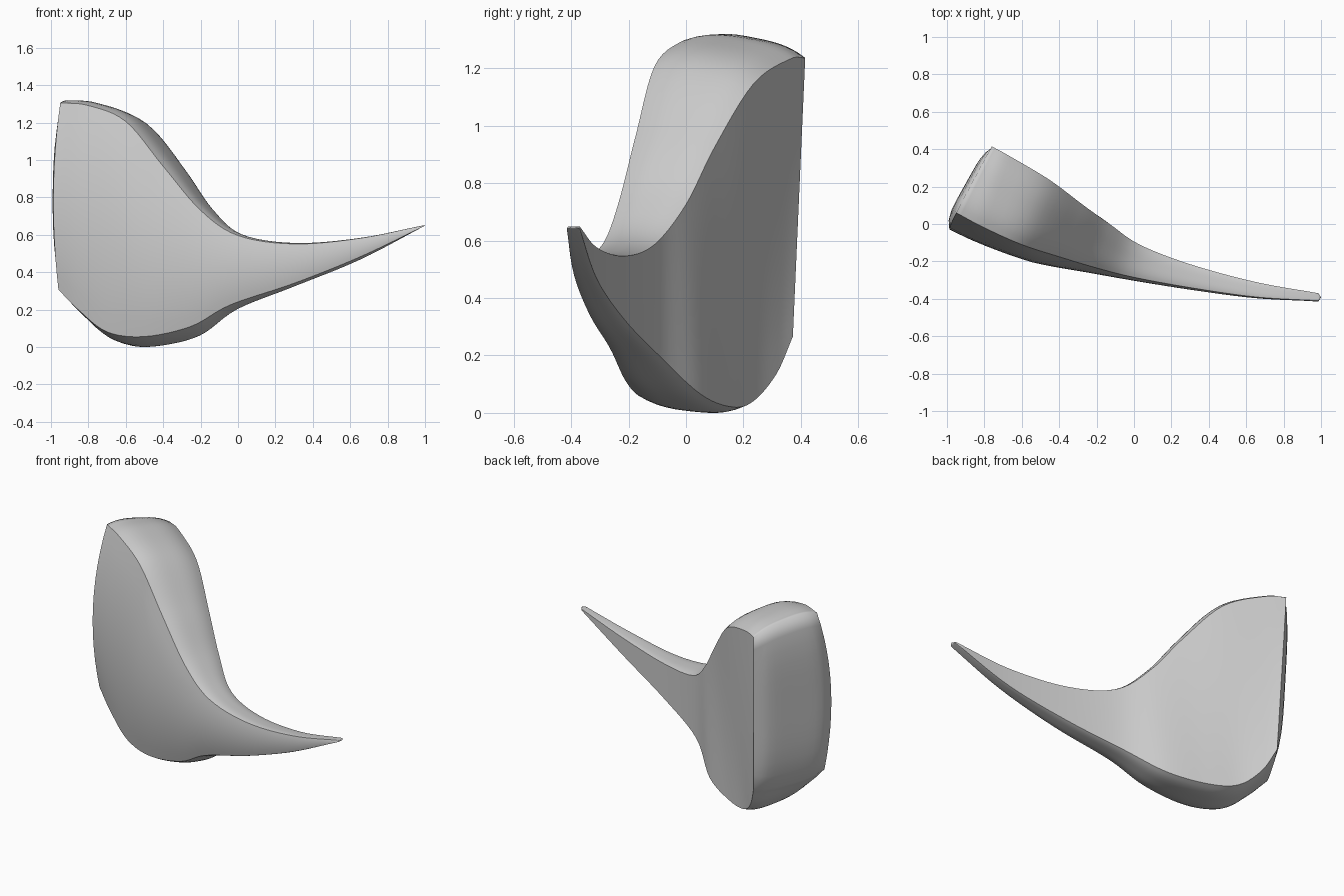
import bpy, bmesh
from mathutils import Vector as V

if "Cube" in bpy.data.objects:
    bpy.data.objects.remove(bpy.data.objects["Cube"])

# Four guide edges of the curved slab, from the thick left end to the pointed tip
front_top = [(-.95, .06, 1.30), (-.8, -.02, 1.285), (-.6, -.11, 1.20), (-.4, -.175, .96), (-.2, -.235, .725),
             (0, -.285, .59), (.3, -.34, .545), (.65, -.39, .575), (.985, -.41, .643)]
front_bot = [(-.96, 0, .30), (-.85, -.045, .19), (-.7, -.095, .075), (-.5, -.155, .05), (-.25, -.21, .105),
             (-.04, -.265, .22), (.3, -.335, .335), (.65, -.39, .475), (.985, -.415, .635)]
back_top = [(-.76, .415, 1.23), (-.66, .36, 1.225), (-.45, .235, 1.14), (-.27, .10, .92), (-.13, 0, .72),
            (.03, -.11, .58), (.3, -.215, .54), (.65, -.31, .57), (.985, -.37, .643)]
back_bot = [(-.73, .372, .26), (-.67, .315, .13), (-.57, .235, .035), (-.42, .16, .015), (-.2, .05, .06),
            (0, -.1, .2), (.3, -.215, .32), (.65, -.31, .46), (.985, -.37, .635)]
N, SUB = 12, 6


def spline(pts):
    """Catmull-Rom curve through the points."""
    p = [V(q) for q in pts]
    p = [2 * p[0] - p[1]] + p + [2 * p[-1] - p[-2]]
    out = []
    for i in range(1, len(p) - 2):
        a, b, c, d = p[i - 1:i + 3]
        for k in range(SUB):
            t = k / SUB
            out.append(.5 * (2 * b + (c - a) * t + (2 * a - 5 * b + 4 * c - d) * t * t
                             + (3 * b - a - 3 * c + d) * t ** 3))
    return out + [p[-2]]


def side(a, b, direction, amount, power=2):
    """Bulged side of a section, without its last point."""
    d = direction.normalized() * amount
    return [a.lerp(b, k / N) + d * (1 - abs(2 * k / N - 1) ** power) for k in range(N)]


def section(ft, fb, bt, bb):
    h = min((ft - fb).length, 1)
    up, fwd = (ft + bt) - (fb + bb), (ft + fb) - (bt + bb)
    return (side(ft, fb, fwd, .065 * h) + side(fb, bb, -up, .033 * h, 3)
            + side(bb, bt, -fwd, 0) + side(bt, ft, up, .035 * h, 3))


# Body: skin the sections into a tube
bm = bmesh.new()
rings = [[bm.verts.new(p) for p in section(*q)]
         for q in zip(*map(spline, (front_top, front_bot, back_top, back_bot)))]
M = 4 * N
for r, s in zip(rings, rings[1:]):
    for k in range(M):
        bm.faces.new((r[k], r[(k + 1) % M], s[(k + 1) % M], s[k]))

# Rounded tip
tip = bm.verts.new((1, -.392, .643))
for k in range(M):
    bm.faces.new((rings[-1][k], rings[-1][(k + 1) % M], tip))

# Left end: domed patch inside the first section (u goes down, v goes back)
r = rings[0]
grid = {}
for i in range(N + 1):
    for j in range(N + 1):
        u, v = i / N, j / N
        f, b, t, o = r[i], r[3 * N - i], r[(M - j) % M], r[N + j]
        if i in (0, N):
            grid[i, j] = t if i == 0 else o
        elif j in (0, N):
            grid[i, j] = f if j == 0 else b
        else:
            corners = (r[0].co.lerp(r[3 * N].co, v)).lerp(r[N].co.lerp(r[2 * N].co, v), u)
            p = f.co.lerp(b.co, v) + t.co.lerp(o.co, u) - corners
            dome = (1 - (2 * u - 1) ** 4) * (1 - (2 * v - 1) ** 6)
            grid[i, j] = bm.verts.new(p + V((-.9, .4, 0)) * .04 * dome)
for i in range(N):
    for j in range(N):
        bm.faces.new((grid[i, j], grid[i, j + 1], grid[i + 1, j + 1], grid[i + 1, j]))

# Smooth shading, crisp along the guide edges and the back edge of the left end
bmesh.ops.recalc_face_normals(bm, faces=bm.faces)
for f in bm.faces:
    f.smooth = True
hard = [(a[c], b[c]) for a, b in zip(rings, rings[1:]) for c in range(0, M, N)]
hard += [(r[k], r[k + 1]) for s in (0, 2 * N) for k in range(s, s + N)]
for a, b in hard:
    bm.edges.get((a, b)).smooth = False

# Stand on the ground
low = min(v.co.z for v in bm.verts)
bmesh.ops.translate(bm, verts=bm.verts, vec=(0, 0, -low))
mesh = bpy.data.meshes.new("curved_horn")
bm.to_mesh(mesh)
bm.free()
bpy.context.collection.objects.link(bpy.data.objects.new("curved_horn", mesh))
